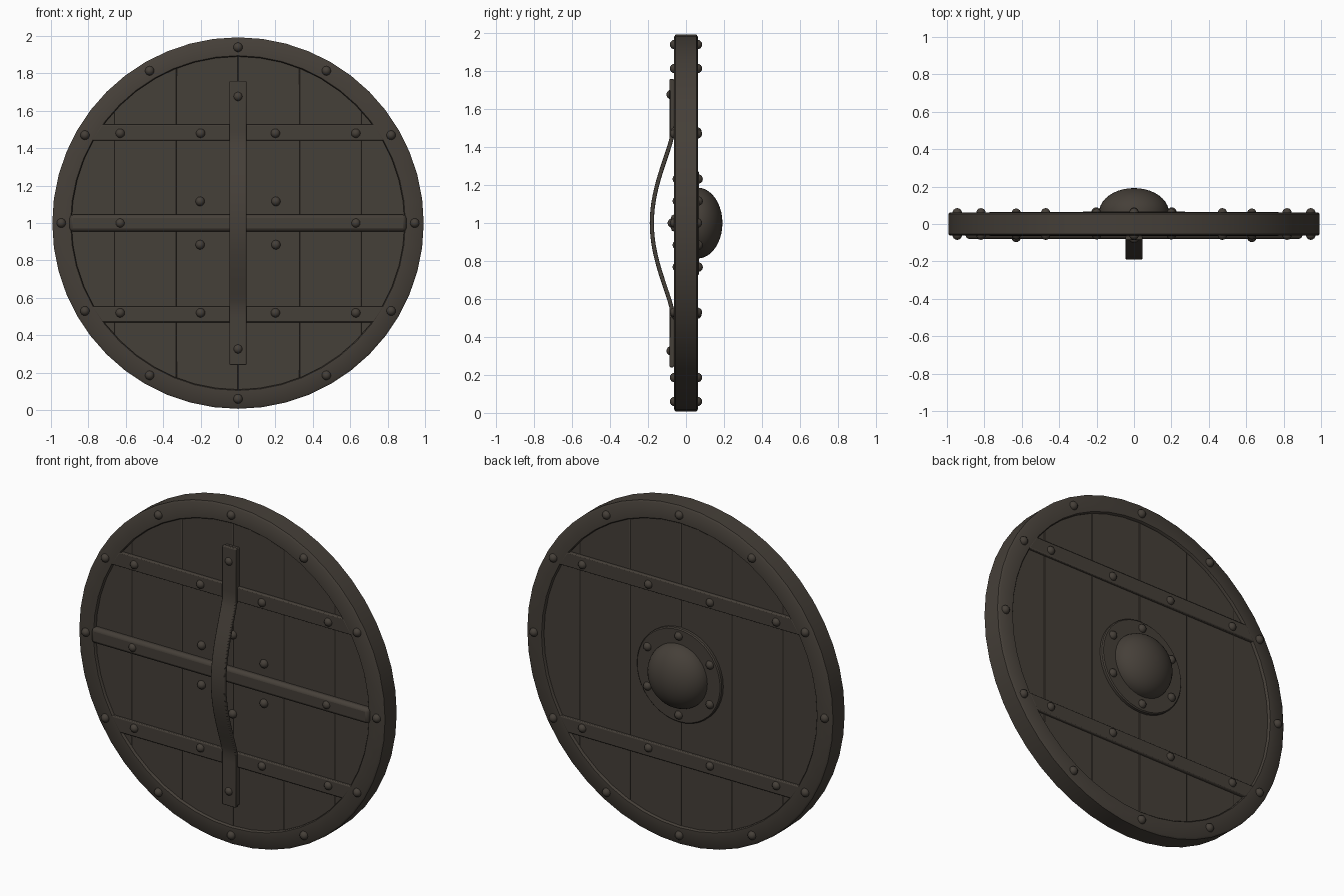
import bpy, bmesh, math
from mathutils import Matrix, Vector

if "Cube" in bpy.data.objects:
    bpy.data.objects.remove(bpy.data.objects["Cube"])

CZ = 1.0          # height of the shield centre
wood = bpy.data.materials.new("dark brown")
wood.diffuse_color = (0.060, 0.050, 0.040, 1)
wood.use_nodes = True
wood.node_tree.nodes["Principled BSDF"].inputs["Base Color"].default_value = wood.diffuse_color


def finish(name, bm, bevel=0, angle=40):
    """Turn a bmesh into a named, shaded, optionally bevelled object."""
    bmesh.ops.recalc_face_normals(bm, faces=bm.faces)
    me = bpy.data.meshes.new(name)
    bm.to_mesh(me)
    bm.free()
    ob = bpy.data.objects.new(name, me)
    bpy.context.collection.objects.link(ob)
    me.materials.append(wood)
    if bevel:
        m = ob.modifiers.new("bevel", "BEVEL")
        m.width, m.segments, m.limit_method = bevel, 2, "ANGLE"
    bpy.ops.object.select_all(action="DESELECT")
    ob.select_set(True)
    bpy.context.view_layer.objects.active = ob
    bpy.ops.object.shade_smooth_by_angle(angle=math.radians(angle))
    return ob


def extrude_outline(name, pts, y0, y1, bevel=0):
    """Extrude an outline in x, z from y0 to y1."""
    bm = bmesh.new()
    f = bm.faces.new([bm.verts.new((x, y0, z)) for x, z in pts])
    new = bmesh.ops.extrude_face_region(bm, geom=[f])["geom"]
    vs = [v for v in new if isinstance(v, bmesh.types.BMVert)]
    bmesh.ops.translate(bm, verts=vs, vec=(0, y1 - y0, 0))
    return finish(name, bm, bevel)


def revolve(name, profile, n, closed):
    """Turn a radius, y profile around the shield axis."""
    bm = bmesh.new()
    vs = [bm.verts.new((r, y, 0)) for r, y in profile]
    k = len(vs)
    es = [bm.edges.new((vs[i], vs[(i + 1) % k])) for i in range(k if closed else k - 1)]
    bmesh.ops.spin(bm, geom=vs + es, cent=(0, 0, 0), axis=(0, 1, 0),
                   angle=2 * math.pi, steps=n)
    bmesh.ops.remove_doubles(bm, verts=bm.verts, dist=0.0005)
    bmesh.ops.translate(bm, verts=bm.verts, vec=(0, 0, CZ))
    return finish(name, bm)


# outer rim, a chamfered ring
rim = [(0.89, -0.056), (0.895, -0.062), (0.983, -0.062), (0.993, -0.054),
       (0.993, 0.054), (0.983, 0.062), (0.895, 0.062), (0.89, 0.056)]
revolve("rim", rim, 48, True)

# vertical planks filling the disc
R = 0.915
seams = [-0.9, -0.66, -0.33, 0, 0.33, 0.66, 0.9]
for x0, x1 in zip(seams, seams[1:]):
    xs = [x0 + (x1 - x0) * i / 8 for i in range(9)]
    top = [(x, CZ + math.sqrt(R * R - x * x)) for x in xs]
    bottom = [(x, 2 * CZ - z) for x, z in reversed(top)]
    extrude_outline("plank", top + bottom, -0.046, 0.046, 0.004)


def bar(name, half, z, h, y0, y1, bevel):
    pts = [(-half, z - h), (half, z - h), (half, z + h), (-half, z + h)]
    extrude_outline(name, pts, y0, y1, bevel)


# cross bars on both sides, with ends tucked behind the rim lip
for z in (1.485, 0.512):
    for s in (-1, 1):
        e = 0.043
        near, far = sorted((abs(z - CZ) - e, abs(z - CZ) + e))
        t = 1 if z > CZ else -1
        a, b = math.sqrt(0.9**2 - near**2), math.sqrt(0.9**2 - far**2)
        pts = [(-a, CZ + t * near), (a, CZ + t * near), (b, CZ + t * far), (-b, CZ + t * far)]
        extrude_outline("cross_bar", pts, s * 0.03, s * 0.063, 0.006)
bar("grip_bar", 0.9, CZ, 0.045, -0.08, -0.03, 0.018)

# bowed arm strap, from a side profile
outer, n = [], 24
for i in range(n + 1):
    z = 0.45 * (2 * i / n - 1)
    outer.append((-0.075 - 0.105 * math.cos(z / 0.45 * math.pi / 2) ** 1.15, z))
path = [(-0.075, -0.76), (-0.075, -0.6), (-0.075, -0.5)] + outer + [
    (-0.075, 0.5), (-0.075, 0.6), (-0.075, 0.76)]
bm = bmesh.new()
rows = []
for i, (y, z) in enumerate(path):
    p, q = Vector(path[max(i - 1, 0)]), Vector(path[min(i + 1, len(path) - 1)])
    d = (q - p).normalized() * 0.011
    ny, nz = d.y, -d.x
    rows.append([bm.verts.new((x, y + s * ny, CZ + z + s * nz))
                 for x, s in ((-0.045, -1), (0.045, -1), (0.045, 1), (-0.045, 1))])
for r0, r1 in zip(rows, rows[1:]):
    for j in range(4):
        k = (j + 1) % 4
        bm.faces.new((r0[j], r0[k], r1[k], r1[j]))
bm.faces.new(rows[0])
bm.faces.new(rows[-1])
finish("arm_strap", bm, 0.005)

# strap mounting blocks under both strap ends
for t in (-1, 1):
    bar("strap_block", 0.042, CZ + t * 0.63, 0.125, -0.07, -0.03, 0.004)

# boss on the outer side: flange and dome
revolve("boss_flange", [(0.17, 0.03), (0.275, 0.03), (0.275, 0.062), (0.269, 0.068),
                        (0.17, 0.068)], 40, True)
dome = [(0.187 * math.cos(a), 0.06 + 0.132 * math.sin(a))
        for a in [math.pi / 2 * i / 10 for i in range(11)]]
revolve("boss_dome", dome, 40, False)


def rivet(name, x, z, y):
    """Round rivet head centred on the surface at depth y."""
    bm = bmesh.new()
    bmesh.ops.create_uvsphere(bm, u_segments=14, v_segments=8, radius=0.025,
                              matrix=Matrix.Translation((x, y, z)))
    finish(name, bm)


# rivets around the rim and the boss, on both sides
for i in range(12):
    a = math.radians(30 * i)
    for s in (-1, 1):
        rivet("rim_rivet", 0.945 * math.sin(a), CZ + 0.94 * math.cos(a), s * 0.06)
for i in range(6):
    a = math.radians(60 * i)
    x, z = 0.234 * math.sin(a), CZ + 0.232 * math.cos(a)
    rivet("boss_rivet", x, z, 0.064)
    rivet("boss_rivet_back", x, z, -0.046)

# rivets on the bars and the strap
for x in (-0.63, -0.2, 0.2, 0.63):
    for z in (1.48, 0.52):
        for s in (-1, 1):
            rivet("bar_rivet", x, z, s * 0.058)
for x in (-0.63, 0.63):
    rivet("grip_rivet", x, CZ, -0.072)
for z in (1.677, 0.327):
    rivet("strap_rivet", 0, z, -0.078)
